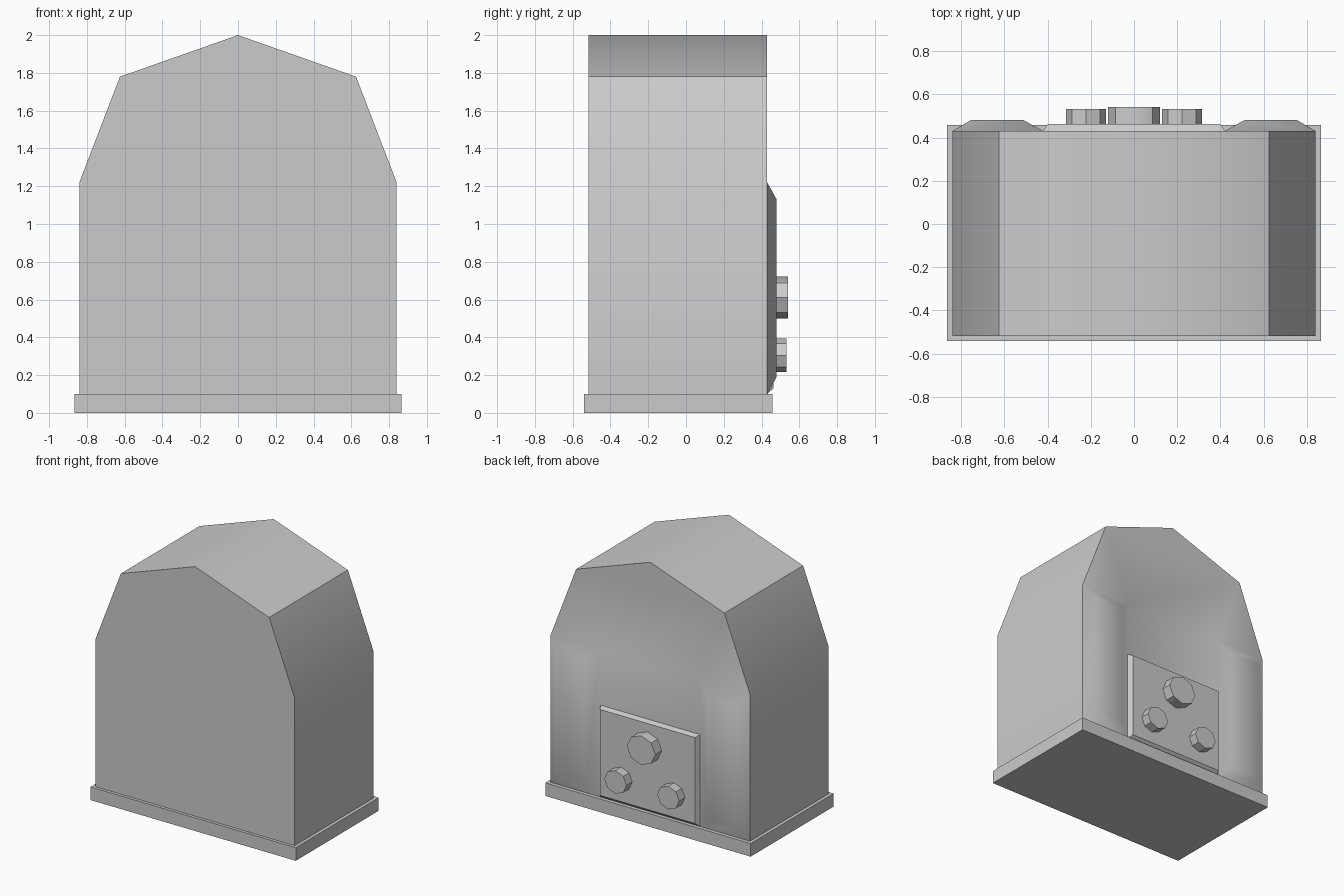
import bpy, bmesh
from math import radians, pi
from mathutils import Vector

if "Cube" in bpy.data.objects:
    bpy.data.objects.remove(bpy.data.objects["Cube"])


def make_object(name, bm):
    bmesh.ops.remove_doubles(bm, verts=bm.verts, dist=1e-5)
    bmesh.ops.recalc_face_normals(bm, faces=bm.faces)
    mesh = bpy.data.meshes.new(name)
    bm.to_mesh(mesh)
    bm.free()
    obj = bpy.data.objects.new(name, mesh)
    bpy.context.collection.objects.link(obj)
    bpy.ops.object.select_all(action='DESELECT')
    obj.select_set(True)
    bpy.context.view_layer.objects.active = obj
    bpy.ops.object.shade_smooth_by_angle(angle=radians(42))
    return obj


def face(bm, pts):
    bm.faces.new([bm.verts.new(p) for p in pts])


def rect(x0, x1, z0, z1, y):
    return [Vector(p) for p in ((x0, y, z0), (x1, y, z0), (x1, y, z1), (x0, y, z1))]


def bridge(bm, a, b):
    for i in range(len(a)):
        j = (i + 1) % len(a)
        face(bm, (a[i], a[j], b[j], b[i]))


def frustum(bm, back, front):
    bridge(bm, back, front)
    face(bm, front)


# base slab
bm = bmesh.new()
lo, hi = rect(-.865, .865, 0, .1, -.54), rect(-.865, .865, 0, .1, .458)
frustum(bm, lo, hi)
face(bm, lo)
make_object("base_slab", bm)

# body: faceted arch with two raised pillars on the back
Y0, Y1 = -.517, .43
half = [(.42, .1), (.84, .1), (.84, 1.22), (.625, 1.78)]
outline = half + [(0, 2)] + [(-x, z) for x, z in reversed(half)]
bm = bmesh.new()
front = [(x, Y0, z) for x, z in outline]
back = [(x, Y1, z) for x, z in outline]
face(bm, front)
bridge(bm, front, back)
panel = [(.42, .1), (.42, 1.22), (.84, 1.22), (.625, 1.78)]
panel += [(0, 2)] + [(-x, z) for x, z in reversed(panel)]
face(bm, [(x, Y1, z) for x, z in panel])
for s in (-1, 1):
    frustum(bm, rect(s * .42, s * .84, .1, 1.22, Y1),
            rect(s * .51, s * .755, .19, 1.13, .48))
make_object("body", bm)

# bevelled back plate
bm = bmesh.new()
inner = rect(-.42, .42, .1, .8, Y1)
frustum(bm, inner, rect(-.4, .4, .13, .785, .463))
face(bm, inner)
make_object("back_plate", bm)


# octagonal bolts on the plate
def bolt(name, x, z, rx, rz, y_end):
    bm = bmesh.new()
    bmesh.ops.create_cone(bm, cap_ends=True, segments=8, radius1=1, radius2=1, depth=1)
    y_start = .46
    for v in bm.verts:
        px, py, pz = v.co
        v.co = (x + rx * px, y_start + (pz + .5) * (y_end - y_start), z + rz * py)
    make_object(name, bm)


bolt("large_bolt", 0, .61, .12, .111, .54)
for side, s in (("left", -1), ("right", 1)):
    bolt("small_bolt_" + side, s * .222, .305, .093, .088, .532)
